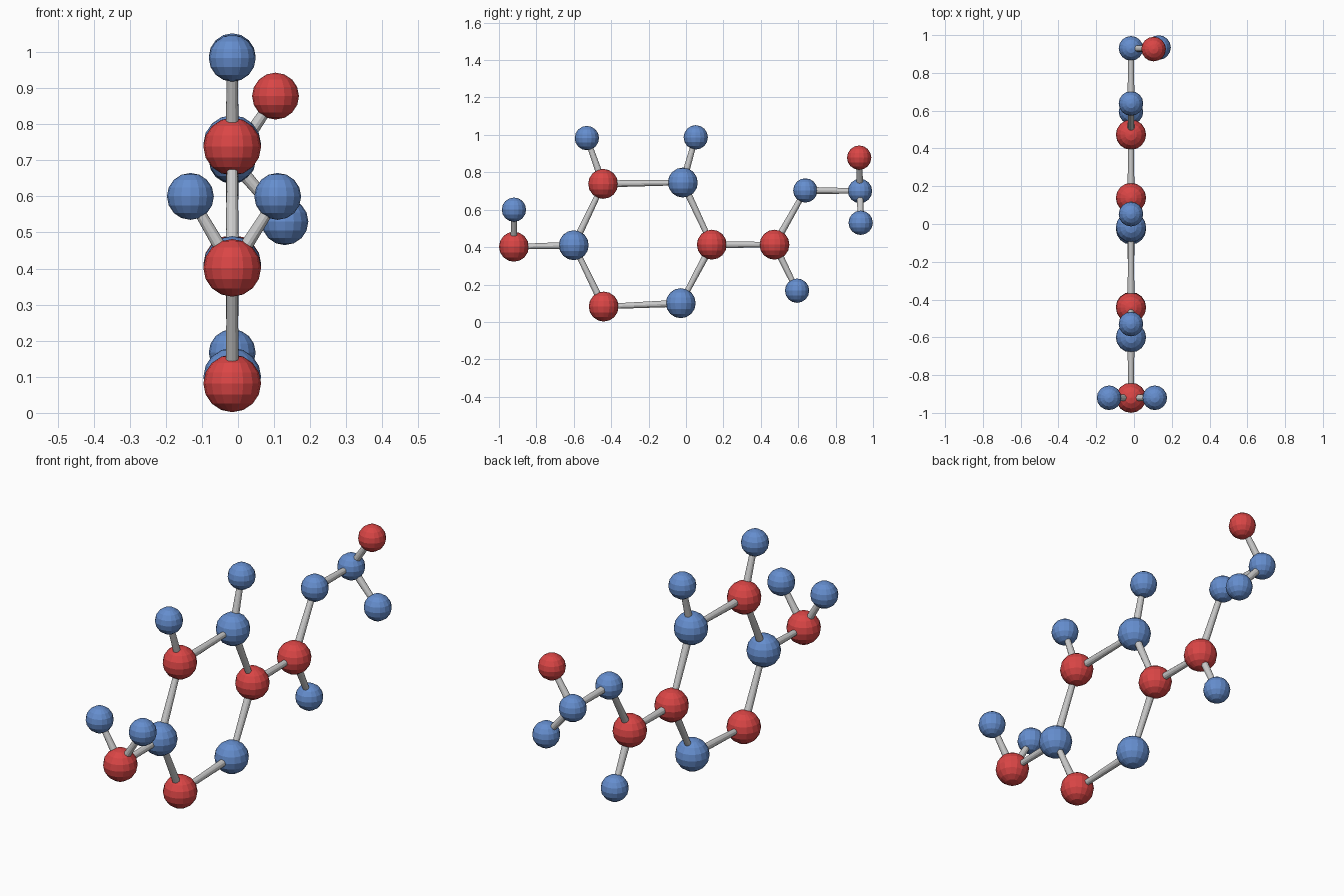
import bpy
from mathutils import Vector

if "Cube" in bpy.data.objects:
    bpy.data.objects.remove(bpy.data.objects["Cube"])

X0 = -0.016   # plane of the molecule


def material(name, color):
    m = bpy.data.materials.new(name)
    m.diffuse_color = color
    m.use_nodes = True
    m.node_tree.nodes["Principled BSDF"].inputs["Base Color"].default_value = m.diffuse_color
    return m


RED = material("red", (0.70, 0.06, 0.06, 1))
BLUE = material("blue", (0.13, 0.27, 0.62, 1))


def ball(name, pos, r, mat):
    bpy.ops.mesh.primitive_uv_sphere_add(segments=16, ring_count=8, radius=r, location=pos)
    o = bpy.context.object
    o.name = name
    o.data.materials.append(mat)


def rod(name, a, b, r1=0.019, r2=0.014):
    a, b = Vector(a), Vector(b)
    d = b - a
    bpy.ops.mesh.primitive_cone_add(vertices=12, radius1=r1, radius2=r2, depth=d.length,
                                    location=(a + b) / 2)
    o = bpy.context.object
    o.name = name
    o.rotation_euler = d.to_track_quat('Z', 'Y').to_euler()


BIG, SMALL = 0.080, 0.065

# Balls: position, radius, colour
balls = {
    "ring_bottom_front": ((X0, -0.44, 0.082), BIG, RED),
    "ring_front": ((X0, -0.60, 0.41), BIG, BLUE),
    "ring_top_front": ((X0, -0.443, 0.738), BIG, RED),
    "ring_top_back": ((X0, -0.017, 0.745), BIG, BLUE),
    "ring_back": ((X0, 0.138, 0.413), BIG, RED),
    "ring_bottom_back": ((X0, -0.028, 0.10), BIG, BLUE),
    "end_group": ((X0, -0.92, 0.402), BIG, RED),
    "end_left": ((-0.132, -0.92, 0.60), SMALL, BLUE),
    "end_right": ((0.110, -0.92, 0.60), SMALL, BLUE),
    "top_branch_front": ((X0, -0.53, 0.983), SMALL, BLUE),
    "top_branch_back": ((X0, 0.052, 0.987), SMALL, BLUE),
    "chain_joint": ((X0, 0.473, 0.413), BIG, RED),
    "chain_lower": ((X0, 0.594, 0.167), SMALL, BLUE),
    "chain_upper": ((X0, 0.638, 0.703), SMALL, BLUE),
    "tail": ((X0, 0.93, 0.70), SMALL, BLUE),
    "tail_upper": ((0.104, 0.926, 0.878), SMALL, RED),
    "tail_lower": ((0.130, 0.934, 0.53), SMALL, BLUE),
}
for name, (pos, r, mat) in balls.items():
    ball(name, pos, r, mat)

# Rods: closed ring, then branches
ring = list(balls)[:6]
links = [(ring[i], ring[(i + 1) % 6]) for i in range(6)]
links += [
    ("ring_front", "end_group"), ("end_group", "end_left"), ("end_group", "end_right"),
    ("ring_top_front", "top_branch_front"), ("ring_top_back", "top_branch_back"),
    ("ring_back", "chain_joint"), ("chain_joint", "chain_lower"),
    ("chain_joint", "chain_upper"), ("chain_upper", "tail"),
    ("tail", "tail_upper"), ("tail", "tail_lower"),
]
for a, b in links:
    rod("rod_" + a + "_to_" + b, balls[a][0], balls[b][0])
